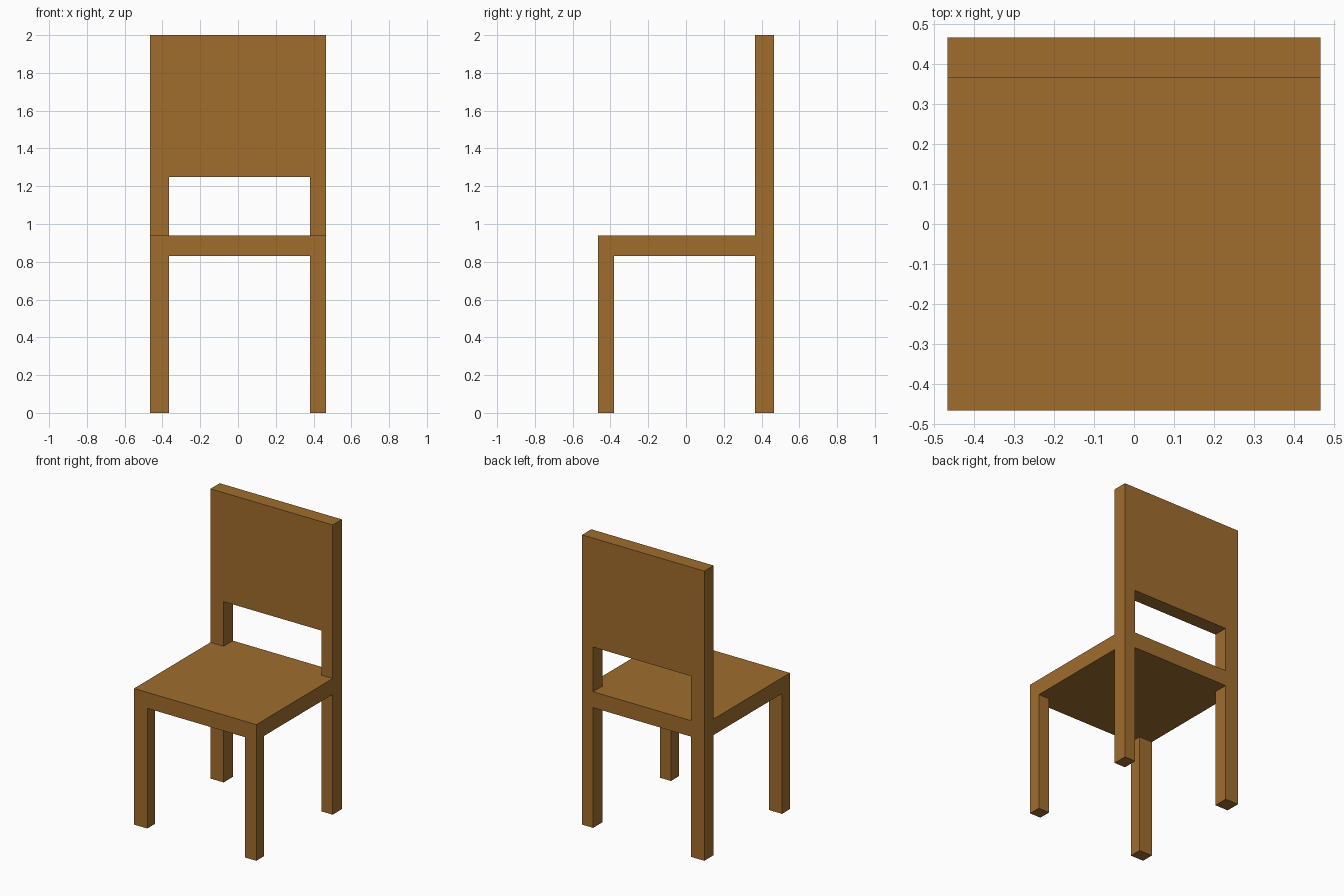
import bpy, bmesh
from mathutils import Vector

if "Cube" in bpy.data.objects:
    bpy.data.objects.remove(bpy.data.objects["Cube"])

XS = [-0.467, -0.366, 0.382, 0.467]   # leg / gap / leg across
YS = [-0.467, -0.381, 0.366, 0.467]   # front leg / gap / back leg
SEAT_LOW, SEAT_TOP, PANEL_LOW, TOP = 0.83, 0.94, 1.248, 2.0

bm = bmesh.new()


def corner_faces(z, back_only=False):
    """Corner cells of the seat grid lying at height z."""
    out = []
    for f in bm.faces:
        c = f.calc_center_median()
        flat = all(abs(v.co.z - z) < 1e-4 for v in f.verts)
        if flat and not XS[1] < c.x < XS[2] and (c.y > YS[2] or (c.y < YS[1] and not back_only)):
            out.append(f)
    return out


def extrude_to(faces, z):
    new = bmesh.ops.extrude_discrete_faces(bm, faces=faces)["faces"]
    for f in new:
        for v in f.verts:
            v.co.z = z
    return new


# Seat: a 3 x 3 slab whose corner cells match the legs
grid = [[bm.verts.new((x, y, SEAT_LOW)) for y in YS] for x in XS]
cells = [bm.faces.new((grid[i][j], grid[i + 1][j], grid[i + 1][j + 1], grid[i][j + 1]))
         for i in range(3) for j in range(3)]
slab = bmesh.ops.extrude_face_region(bm, geom=cells, use_keep_orig=True)["geom"]
for v in slab:
    if isinstance(v, bmesh.types.BMVert):
        v.co.z = SEAT_TOP
bmesh.ops.recalc_face_normals(bm, faces=bm.faces[:])

# Legs
extrude_to(corner_faces(SEAT_LOW), 0.0)

# Back posts, in two lengths
posts = extrude_to(corner_faces(SEAT_TOP, back_only=True), PANEL_LOW)
extrude_to(posts, TOP)

# Back panel: bridge the facing inner sides of the upper posts
inner = []
for f in bm.faces:
    c = f.calc_center_median()
    if c.z > PANEL_LOW + 0.1 and min(abs(c.x - XS[1]), abs(c.x - XS[2])) < 1e-4:
        inner.append(f)
edges = list({e for f in inner for e in f.edges})
bmesh.ops.delete(bm, geom=inner, context='FACES_ONLY')
bmesh.ops.bridge_loops(bm, edges=edges)
bmesh.ops.recalc_face_normals(bm, faces=bm.faces[:])

mesh = bpy.data.meshes.new("chair")
bm.to_mesh(mesh)
bm.free()

wood = bpy.data.materials.new("brown wood")
wood.diffuse_color = (0.352, 0.153, 0.027, 1.0)
wood.use_nodes = True
wood.node_tree.nodes["Principled BSDF"].inputs["Base Color"].default_value = wood.diffuse_color
mesh.materials.append(wood)
chair = bpy.data.objects.new("chair", mesh)
bpy.context.collection.objects.link(chair)
